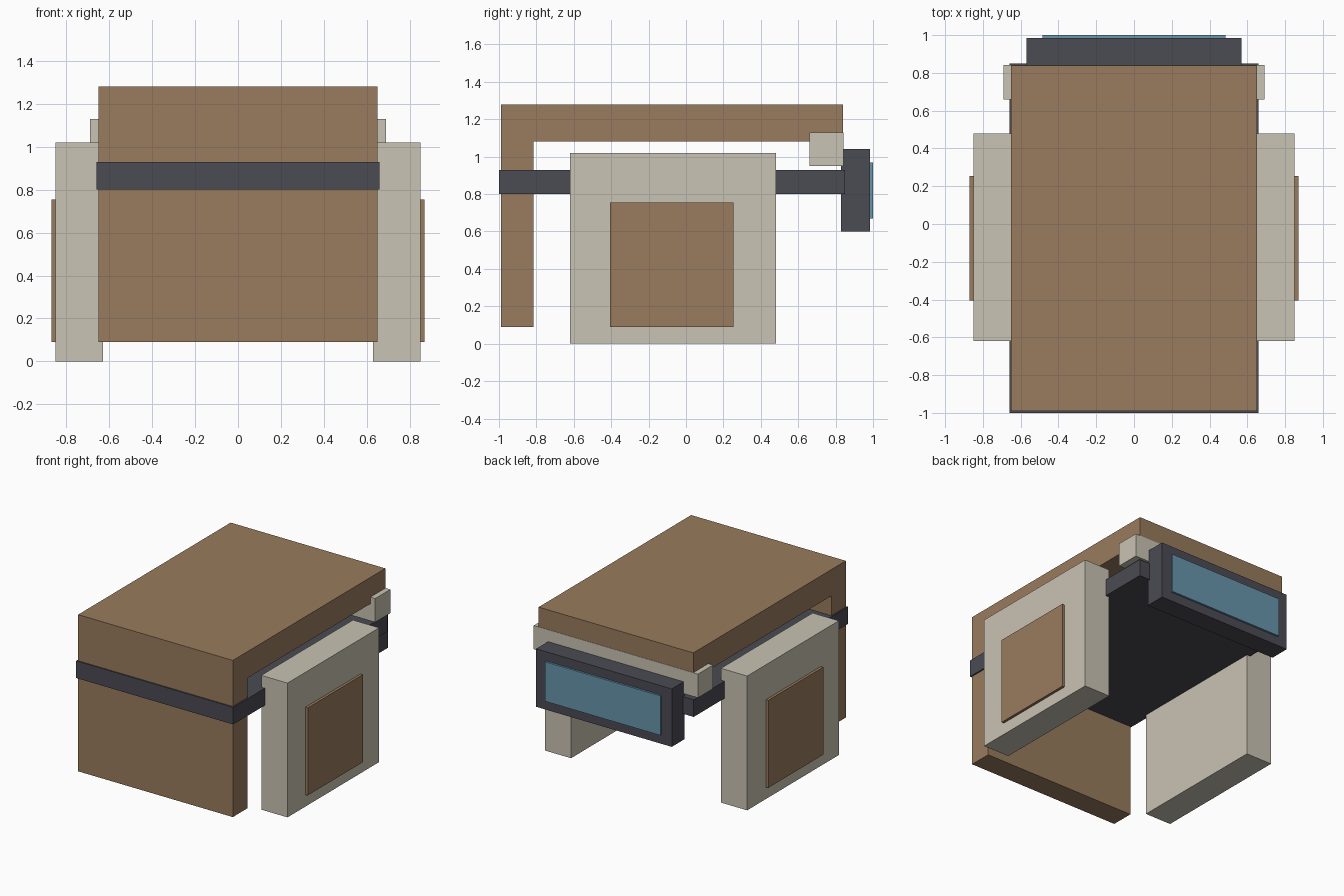
import bpy
import bmesh
from mathutils import Vector

default_cube = bpy.data.objects.get("Cube")
if default_cube:
    bpy.data.objects.remove(default_cube, do_unlink=True)


def make_material(name, rgb):
    mat = bpy.data.materials.new(name)
    mat.use_nodes = True
    colour = (*rgb, 1.0)
    mat.diffuse_color = colour
    mat.node_tree.nodes["Principled BSDF"].inputs["Base Color"].default_value = colour
    return mat


brown = make_material("brown", (0.314, 0.2, 0.109))
cream = make_material("cream", (0.584, 0.546, 0.451))
charcoal = make_material("charcoal", (0.069, 0.069, 0.087))
blue = make_material("blue glass", (0.138, 0.305, 0.413))


def box(name, mat, x, y, z):
    """Flat-faced box from its (min, max) range on each axis."""
    bm = bmesh.new()
    bmesh.ops.create_cube(bm, size=1)
    size = Vector([hi - lo for lo, hi in (x, y, z)])
    bmesh.ops.scale(bm, vec=size, verts=bm.verts)
    mesh = bpy.data.meshes.new(name)
    bm.to_mesh(mesh)
    bm.free()
    mesh.materials.append(mat)
    obj = bpy.data.objects.new(name, mesh)
    obj.location = [(lo + hi) / 2 for lo, hi in (x, y, z)]
    bpy.context.collection.objects.link(obj)
    return obj


def centred(half):
    return (-half, half)


# Body: front panel hanging from the roof slab
box("front_panel", brown, centred(0.65), (-0.99, -0.815), (0.09, 1.08))
box("roof", brown, centred(0.65), (-0.99, 0.84), (1.08, 1.28))

# Dark belt slab running through the whole body
box("belt_slab", charcoal, centred(0.66), (-1.0, 0.85), (0.8, 0.93))

# Cream cross bar under the rear edge of the roof
box("rear_bar", cream, centred(0.69), (0.66, 0.842), (0.95, 1.13))

# Rear window and its housing
box("window_frame", charcoal, centred(0.57), (0.83, 0.985), (0.6, 1.04))
box("window_glass", blue, centred(0.485), (0.95, 1.0), (0.67, 0.97))

# Side blocks with raised outer plates
for side, sign in (("left", 1), ("right", -1)):
    def span(inner, outer):
        return tuple(sorted((sign * inner, sign * outer)))

    box(side + "_side_block", cream, span(0.63, 0.85), (-0.62, 0.48), (0, 1.02))
    box(side + "_side_plate", brown, span(0.65, 0.87), (-0.405, 0.255), (0.09, 0.755))
